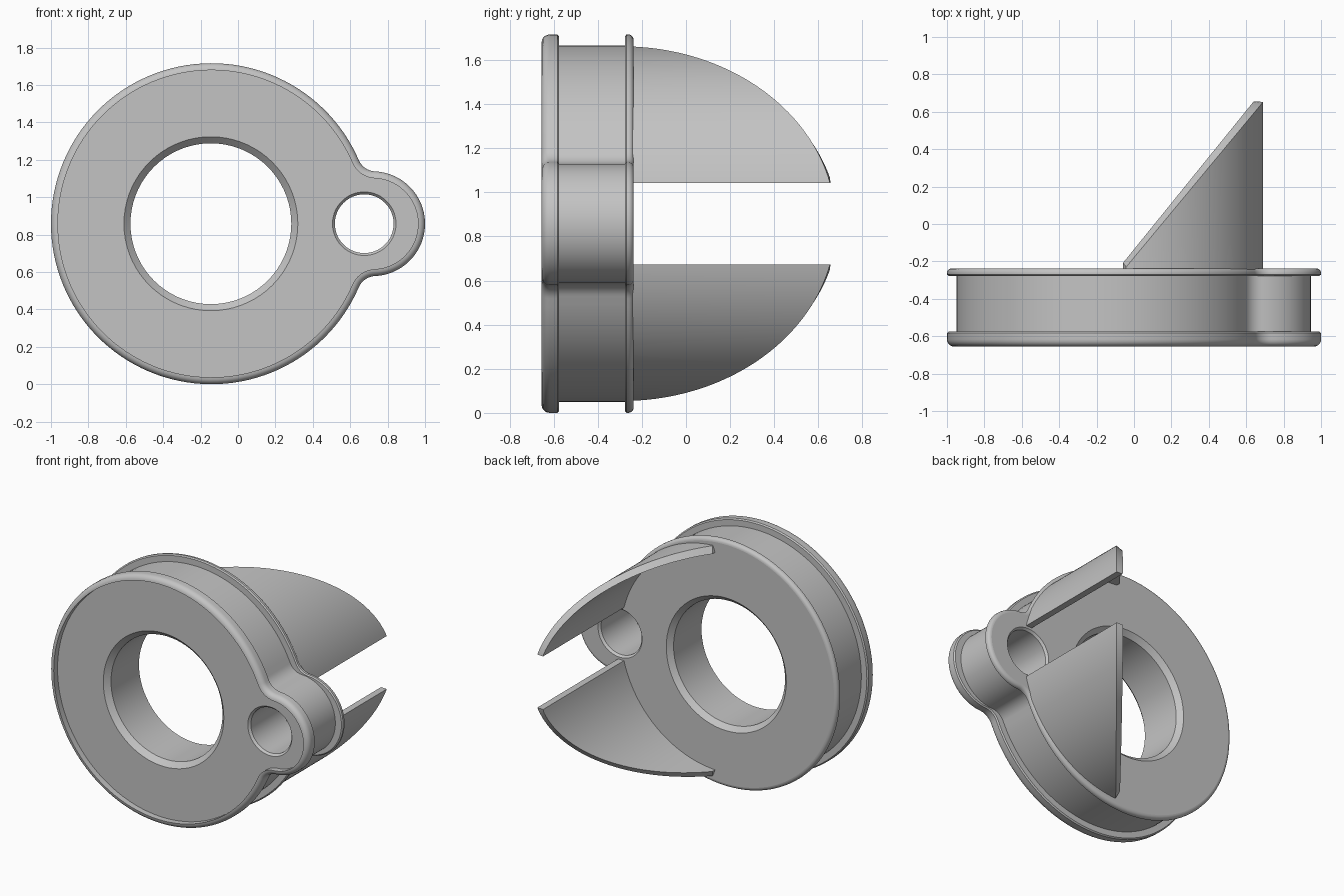
import bpy, bmesh, math
from mathutils import Vector

if "Cube" in bpy.data.objects:
    bpy.data.objects.remove(bpy.data.objects["Cube"])

CX, CZ = -0.142, 0.858         # centre of the main ring
HX = 0.675                     # centre of the lobe hole
FLANGE = (0.858, 0.72, 0.28, 0.10)   # ring radius, lobe x, lobe radius, fillet
WALL = (0.808, HX, 0.27, 0.10)

grey = bpy.data.materials.new("plain grey")
grey.diffuse_color = (0.55, 0.55, 0.55, 1)
grey.use_nodes = True
grey.node_tree.nodes["Principled BSDF"].inputs["Base Color"].default_value = grey.diffuse_color


def arc(cx, cz, r, a0, a1, n):
    return [(cx + r * math.cos(a0 + (a1 - a0) * i / n),
             cz + r * math.sin(a0 + (a1 - a0) * i / n)) for i in range(n + 1)]


def outline(shape, off=0.0):
    """Ring-plus-lobe outline with tangent fillets, moved inwards by off."""
    R, lx, lr, fr = shape
    d, p, q = lx - CX, R + fr, lr + fr
    fx = (p * p - q * q + d * d) / (2 * d)
    fz = math.sqrt(p * p - fx * fx)
    a, b = math.atan2(fz, fx), math.atan2(fz, fx - d)
    half = arc(lx, 0, lr - off, 0, b, 20)
    half += arc(CX + fx, fz, fr + off, b + math.pi, a + math.pi, 10)[1:]
    half += arc(CX, 0, R - off, a, math.pi, 56)[1:]
    full = half + [(x, -z) for x, z in half[-2:0:-1]]
    return [(x, z + CZ) for x, z in full]


def circle(cx, r, n=72):
    return arc(cx, CZ, r, 0, 2 * math.pi, n)[:-1]


def loft(bm, rings):
    """Join closed rings of points; return the first and last vertex loops."""
    loops = [[bm.verts.new(co) for co in ring] for ring in rings]
    n = len(loops[0])
    for a, b in zip(loops, loops[1:]):
        for i in range(n):
            j = (i + 1) % n
            bm.faces.new((a[i], a[j], b[j], b[i]))
    return loops[0], loops[-1]


def finish(bm, name, caps):
    bmesh.ops.recalc_face_normals(bm, faces=bm.faces[:])
    caps = set(caps)
    for f in bm.faces:
        f.smooth = f not in caps
    for e in bm.edges:
        e.smooth = (e.calc_face_angle(0) < math.radians(35)
                    and not any(f in caps for f in e.link_faces))
    me = bpy.data.meshes.new(name)
    bm.to_mesh(me)
    bm.free()
    me.materials.append(grey)
    ob = bpy.data.objects.new(name, me)
    bpy.context.collection.objects.link(ob)


def quarter(y, r, sy, n=5):
    """Rounded flange edge: (y, offset) from the face to the rim."""
    return [(y + sy * r * (1 - math.cos(t)), r * (1 - math.sin(t)))
            for t in (math.pi / 2 * i / n for i in range(n + 1))]


# Flanged body: raised front rim, recessed face, large bore and lobe hole
FRONT, FACE, BACK = -0.655, -0.613, -0.237
bm = bmesh.new()
side = [(y, outline(FLANGE, o)) for y, o in
        [(FACE, 0.037)] + quarter(FRONT, 0.037, 1) + [(-0.583, 0), (-0.575, 0.008)]]
side += [(-0.575, outline(WALL)), (-0.277, outline(WALL))]
side += [(y, outline(FLANGE, o)) for y, o in
         [(-0.277, 0.008), (-0.27, 0)] + quarter(BACK, 0.025, -1)[::-1]]
big = [(FACE, 0.465), (FACE + 0.035, 0.43), (-0.27, 0.43), (BACK, 0.463)]
small = [(FACE, 0.17), (FACE + 0.015, 0.157), (-0.252, 0.157), (BACK, 0.17)]

ends = [loft(bm, [[(x, y, z) for x, z in pts] for y, pts in side])]
for cx, prof in ((CX - 0.003, big), (HX, small)):
    ends.append(loft(bm, [[(x, y, z) for x, z in circle(cx, r)] for y, r in prof]))

# Flat front and back faces around the holes
caps = []
for k, ny in ((0, -1), (1, 1)):
    edges = []
    for pair in ends:
        lp = pair[k]
        edges += [bm.edges.get((lp[i - 1], lp[i])) for i in range(len(lp))]
    res = bmesh.ops.triangle_fill(bm, edges=edges, use_beauty=True,
                                  normal=Vector((0, ny, 0)))
    caps += [g for g in res["geom"] if isinstance(g, bmesh.types.BMFace)]
finish(bm, "flanged_body", caps)

# Curved blades behind the body, cut on a slant, mirrored above and below
BX, RO, RI, GAP = -0.092, 0.804, 0.759, 0.185


def blade(name, s, n=40):
    bm = bmesh.new()
    o0, o1 = math.acos((-0.042 - BX) / RO), math.asin(GAP / RO)
    i0, i1 = math.acos((-0.058 - BX) / RI), math.asin(GAP / RI)
    rings = []
    for k in range(n + 1):
        t = k / n
        ao, ai = o0 + (o1 - o0) * t, i0 + (i1 - i0) * t
        xo, zo = BX + RO * math.cos(ao), CZ + s * RO * math.sin(ao)
        xi, zi = BX + RI * math.cos(ai), CZ + s * RI * math.sin(ai)
        yo = min(0.655, -0.23 + (xo + 0.042) * 0.88 / 0.73)
        yi = min(0.655, -0.207 + (xi + 0.058) * 0.865 / 0.70)
        rings.append([(xo, -0.25, zo), (xo, yo, zo), (xi, yi, zi), (xi, -0.25, zi)])
    a, b = loft(bm, rings)
    finish(bm, name, [bm.faces.new(a), bm.faces.new(b)])


blade("upper_blade", 1)
blade("lower_blade", -1)
